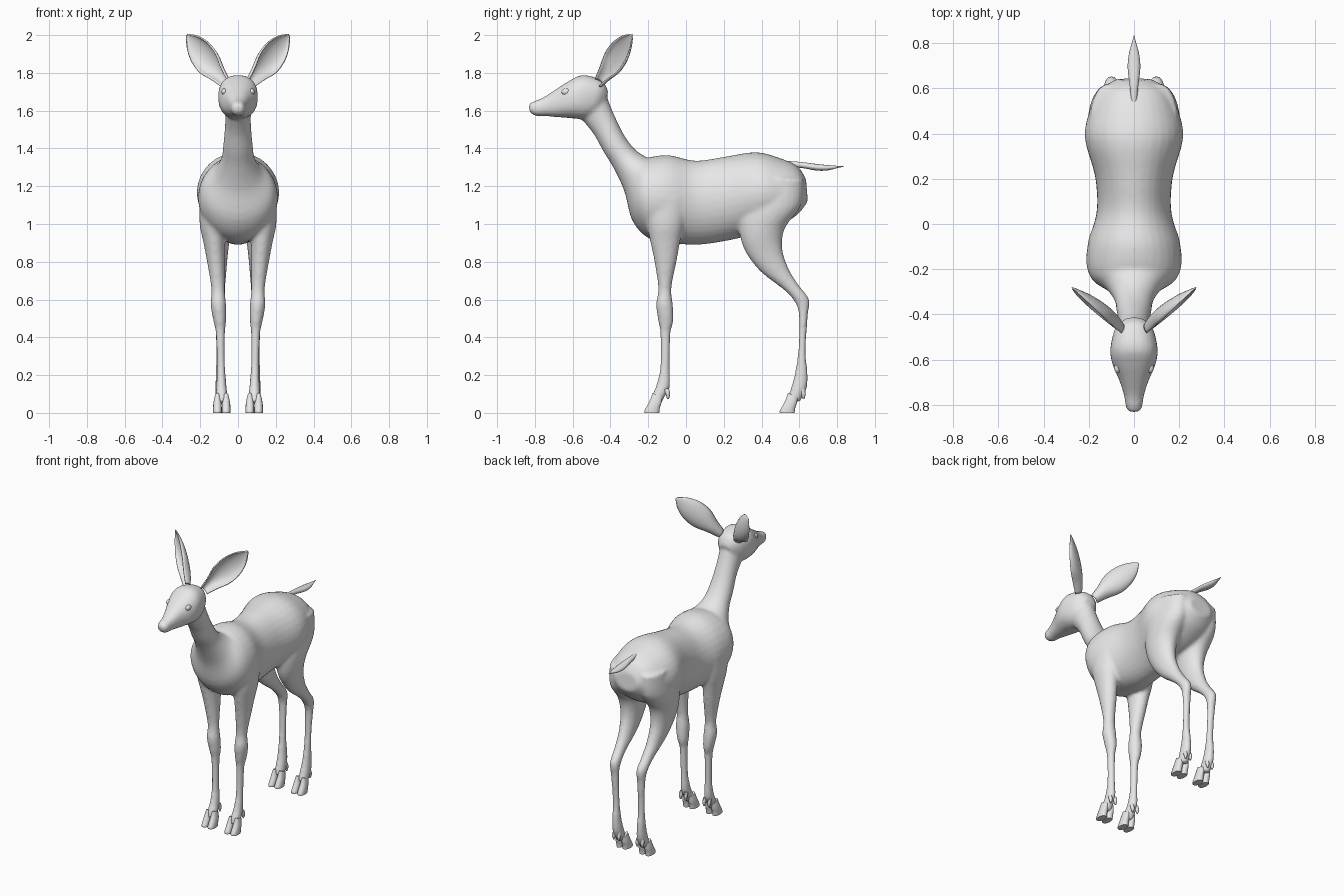
import bpy, bmesh, math
from mathutils import Vector, Matrix

if "Cube" in bpy.data.objects:
    bpy.data.objects.remove(bpy.data.objects["Cube"], do_unlink=True)

grey = bpy.data.materials.new("plain_grey")
grey.use_nodes = True
grey.diffuse_color = (0.8, 0.8, 0.8, 1)
grey.node_tree.nodes["Principled BSDF"].inputs["Base Color"].default_value = (0.8, 0.8, 0.8, 1)


def spline(rows, steps):
    """Smooth curve through rows of equal length."""
    rows = [tuple(r) for r in rows]
    ext = [rows[0]] + rows + [rows[-1]]
    out = []
    for a, b, c, d in zip(ext, ext[1:], ext[2:], ext[3:]):
        for k in range(steps):
            t = k / steps
            out.append([q + t * (r - p + t * (2 * p - 5 * q + 4 * r - s + t * (3 * (q - r) + s - p))) / 2
                        for p, q, r, s in zip(a, b, c, d)])
    out.append(rows[-1])
    return out


def loft(bm, rows, sides=24, steps=4, side=1, power=1.0, shift=(0, 0)):
    """Closed tube; each row is edge A (y, z), edge B (y, z), half width, centre x."""
    rings = []
    for ay, az, by, bz, half, cx in spline([tuple(r) + (0,) * (6 - len(r)) for r in rows], steps):
        ring = []
        for i in range(sides):
            a = math.tau * i / sides
            c = math.copysign(abs(math.cos(a)) ** power, math.cos(a))
            s = math.copysign(abs(math.sin(a)) ** power, math.sin(a))
            ring.append(bm.verts.new((side * (cx + shift[0]) + c * half,
                                      (ay + by + s * (ay - by)) / 2 + shift[1],
                                      (az + bz + s * (az - bz)) / 2)))
        rings.append(ring)
    faces = [bm.faces.new((r[i], r[i - 1], q[i - 1], q[i]))
             for r, q in zip(rings, rings[1:]) for i in range(sides)]
    faces += [bm.faces.new(rings[0]), bm.faces.new(rings[-1])]
    bmesh.ops.recalc_face_normals(bm, faces=faces)


def finish(name, bm, angle=50):
    mesh = bpy.data.meshes.new(name)
    bm.to_mesh(mesh)
    bm.free()
    obj = bpy.data.objects.new(name, mesh)
    bpy.context.collection.objects.link(obj)
    mesh.materials.append(grey)
    bpy.ops.object.select_all(action='DESELECT')
    obj.select_set(True)
    bpy.context.view_layer.objects.active = obj
    bpy.ops.object.shade_smooth_by_angle(angle=math.radians(angle))
    return obj


# Torso and neck, rump to nape
torso = [(.635, 1.24, .645, 1.12, .08), (.59, 1.305, .59, 1.05, .15), (.5, 1.348, .48, .98, .2),
         (.37, 1.38, .38, .95, .217), (.2, 1.355, .22, .912, .172), (.05, 1.335, .06, .89, .165),
         (-.08, 1.363, -.08, .9, .203), (-.16, 1.36, -.2, .925, .21), (-.2, 1.352, -.285, 1.02, .185),
         (-.23, 1.366, -.325, 1.17, .125), (-.275, 1.4, -.38, 1.29, .088), (-.33, 1.475, -.435, 1.38, .077),
         (-.39, 1.6, -.485, 1.47, .068), (-.43, 1.7, -.54, 1.54, .07), (-.47, 1.74, -.58, 1.58, .068)]

# Head, nape to nose
head = [(-.41, 1.7, -.45, 1.6, .045), (-.44, 1.755, -.49, 1.57, .083), (-.5, 1.782, -.54, 1.555, .1),
        (-.56, 1.787, -.59, 1.558, .105), (-.62, 1.757, -.64, 1.563, .092), (-.69, 1.712, -.69, 1.566, .066),
        (-.76, 1.668, -.75, 1.572, .045), (-.81, 1.648, -.8, 1.573, .037), (-.835, 1.632, -.825, 1.59, .024)]

# Legs, top to pastern
front_leg = [(-.24, 1.14, .02, 1.14, .075, .13), (-.21, 1, -.01, 1, .07, .133), (-.19, .91, -.03, .91, .058, .127),
             (-.167, .8, -.05, .8, .047, .117), (-.147, .66, -.077, .66, .036, .106),
             (-.158, .58, -.068, .56, .041, .104), (-.15, .5, -.067, .48, .034, .097),
             (-.136, .42, -.082, .42, .025, .093), (-.136, .25, -.086, .25, .022, .09),
             (-.157, .15, -.085, .14, .027, .088), (-.177, .1, -.115, .08, .032, .087),
             (-.19, .06, -.135, .04, .03, .087)]
hind_leg = [(.33, 1.25, .62, 1.24, .08, .11), (.28, 1.06, .61, 1.1, .09, .115), (.285, .94, .525, .98, .078, .115),
            (.322, .84, .51, .87, .06, .112), (.4, .743, .545, .76, .046, .107), (.52, .65, .6, .672, .035, .103),
            (.58, .58, .652, .6, .032, .1), (.598, .5, .645, .51, .026, .098),
            (.594, .33, .634, .33, .022, .095), (.574, .2, .645, .2, .026, .092),
            (.553, .125, .637, .12, .031, .09), (.535, .07, .6, .055, .03, .088)]

# Body shell fuses torso, head and legs into one skin
bm = bmesh.new()
loft(bm, torso, sides=32)
loft(bm, head, power=.85)
for side in (1, -1):
    loft(bm, front_leg, side=side)
    loft(bm, hind_leg, side=side)
body = finish("body", bm, 180)
skin = body.modifiers.new("fuse", 'REMESH')
skin.mode = 'VOXEL'
skin.voxel_size = .011
skin.use_smooth_shade = True
soften = body.modifiers.new("soften", 'SMOOTH')
soften.factor = .5
soften.iterations = 5

# Tail, a thin leaf
bm = bmesh.new()
loft(bm, [(.53, 1.335, .54, 1.3, .012), (.61, 1.328, .61, 1.297, .019), (.69, 1.318, .69, 1.283, .028),
          (.75, 1.312, .75, 1.284, .023), (.8, 1.308, .8, 1.296, .01), (.834, 1.306, .834, 1.303, .001)], sides=12)
finish("tail", bm)

# Cloven hooves with dewclaws behind
toe = [(-.178, .105, -.125, .085, .012), (-.19, .07, -.13, .05, .02),
       (-.208, .035, -.138, .025, .023), (-.221, .012, -.141, 0, .023), (-.221, 0, -.141, 0, .023)]
dewclaw = [(-.118, .125, -.09, .13, .008), (-.108, .1, -.084, .1, .012), (-.1, .073, -.09, .073, .004)]
for label, side in (("left", 1), ("right", -1)):
    for pair, shift in (("front", 0), ("hind", .717)):
        bm = bmesh.new()
        for gap in (-.023, .023):
            loft(bm, toe, sides=14, steps=3, side=side, power=.85, shift=(.086 + gap, shift))
            loft(bm, dewclaw, sides=8, steps=3, side=side, shift=(.088 + gap * .8, shift))
        finish(f"{label}_{pair}_hoof", bm)

# Cupped ears opening forward and outward
for label, side in (("left", 1), ("right", -1)):
    base, tip = Vector((.068, -.465, 1.748)), Vector((.272, -.285, 2))
    axis = (tip - base).normalized()
    across = Vector((.565, .424, -.707))
    across = (across - axis * across.dot(axis)).normalized()
    back = axis.cross(across)
    bm = bmesh.new()
    grid = []
    for t, half, depth in spline([(0, .026, .035), (.2, .045, .05), (.42, .072, .05), (.65, .071, .038),
                                  (.85, .045, .018), (1, .003, .001)], 4):
        row = []
        for i in range(13):
            a = math.pi * i / 12
            p = base.lerp(tip, t) - across * half * math.cos(a) + back * (depth * math.sin(a) - depth * .2)
            row.append(bm.verts.new((p.x * side, p.y, p.z)))
        grid.append(row)
    for r, q in zip(grid, grid[1:]):
        for i in range(12):
            bm.faces.new((r[i], r[i + 1], q[i + 1], q[i]))
    bmesh.ops.recalc_face_normals(bm, faces=bm.faces)
    ear = finish(f"{label}_ear", bm, 60)
    rim = ear.modifiers.new("thickness", 'SOLIDIFY')
    rim.thickness = .008
    rim.offset = 0

    # Eyes set into the side of the head
    bm = bmesh.new()
    place = Matrix.Translation((.073 * side, -.635, 1.7)) @ Matrix.Diagonal((.7, 1.2, .85, 1))
    bmesh.ops.create_uvsphere(bm, u_segments=16, v_segments=10, radius=.021, matrix=place)
    finish(f"{label}_eye", bm)
